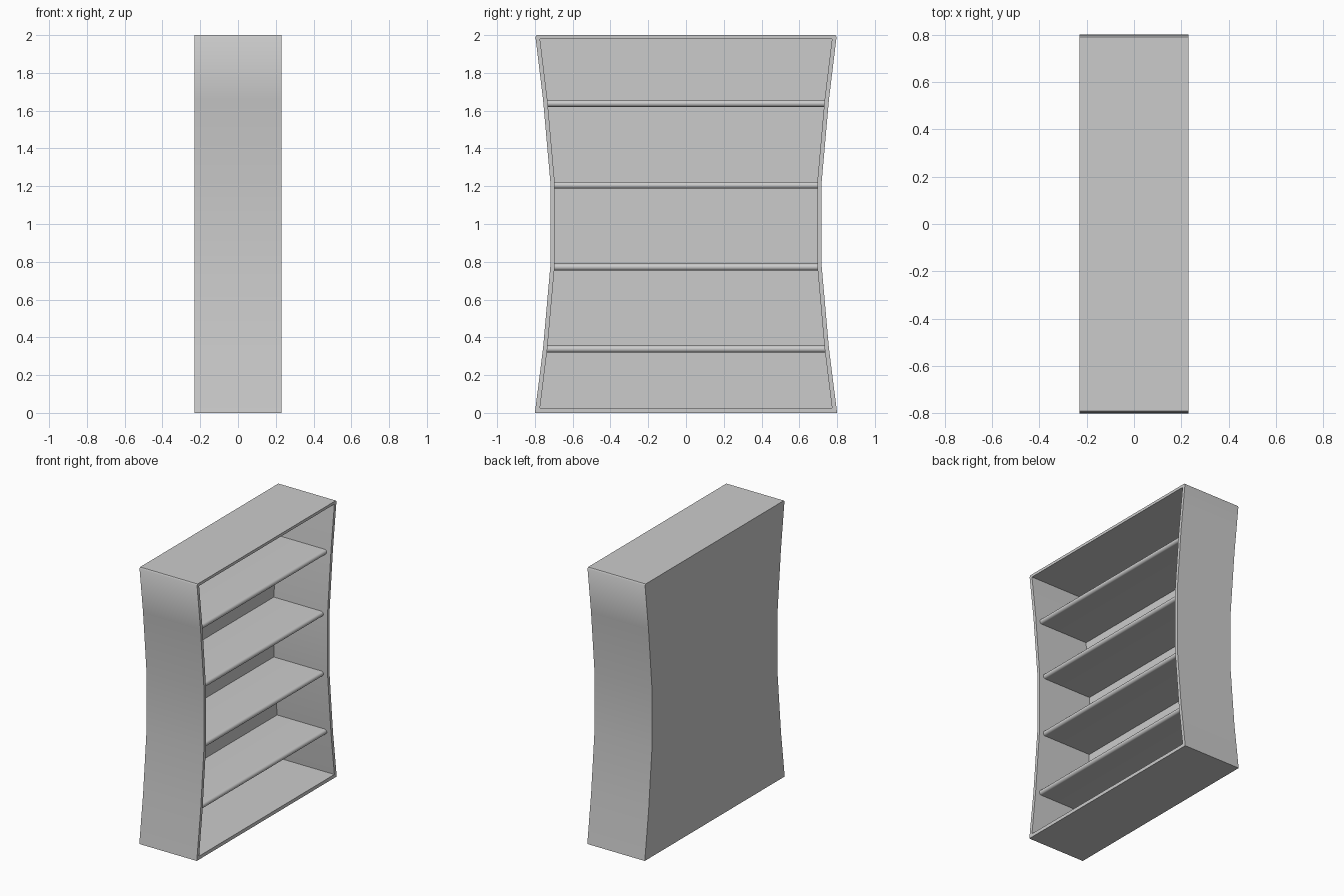
import bpy, bmesh
from math import sin, cos, pi, radians

if "Cube" in bpy.data.objects:
    bpy.data.objects.remove(bpy.data.objects["Cube"])

FRONT, BACK, INNER_BACK = 0.23, -0.23, -0.20


def finish(bm, name):
    bmesh.ops.remove_doubles(bm, verts=bm.verts, dist=0.0005)
    bmesh.ops.recalc_face_normals(bm, faces=bm.faces)
    me = bpy.data.meshes.new(name)
    bm.to_mesh(me)
    bm.free()
    ob = bpy.data.objects.new(name, me)
    bpy.context.collection.objects.link(ob)
    bpy.ops.object.select_all(action='DESELECT')
    ob.select_set(True)
    bpy.context.view_layer.objects.active = ob
    bpy.ops.object.shade_smooth_by_angle(angle=radians(50))
    return ob


def ring(bm, half, x):
    # mirrored closed outline in the y-z plane
    pts = half + [(-y, z) for y, z in reversed(half)]
    return [bm.verts.new((x, y, z)) for y, z in pts]


def bridge(bm, a, b):
    n = len(a)
    for i in range(n):
        j = (i + 1) % n
        bm.faces.new((a[i], a[j], b[j], b[i]))


# cabinet: waisted open box, half outlines listed bottom to top
outer = [(0.80, 0), (0.757, 0.34), (0.718, 0.78), (0.718, 1.22),
         (0.757, 1.66), (0.797, 1.99), (0.79, 2.0)]
inner = [(0.773, 0.025), (0.734, 0.34), (0.695, 0.78), (0.695, 1.22),
         (0.734, 1.66), (0.773, 1.98), (0.773, 1.98)]
bm = bmesh.new()
rings = [ring(bm, outer, BACK), ring(bm, outer, FRONT),
         ring(bm, inner, FRONT), ring(bm, inner, INNER_BACK)]
for a, b in zip(rings, rings[1:]):
    bridge(bm, a, b)
bm.faces.new(rings[0])
bm.faces.new(rings[3][:-7] + rings[3][7:])
finish(bm, "cabinet")

# shelves with a half-round front edge
R = 0.018
TIP = 0.197
for k, (z, half_w) in enumerate([(0.338, 0.738), (0.772, 0.70),
                                 (1.205, 0.70), (1.638, 0.738)]):
    prof = [(INNER_BACK - 0.005, z - R)]
    prof += [(TIP - R + R * cos(t), z + R * sin(t))
             for t in (-pi / 2 + pi * i / 10 for i in range(11))]
    prof.append((INNER_BACK - 0.005, z + R))
    bm = bmesh.new()
    a = [bm.verts.new((x, -half_w, h)) for x, h in prof]
    b = [bm.verts.new((x, half_w, h)) for x, h in prof]
    bridge(bm, a, b)
    bm.faces.new(a)
    bm.faces.new(b)
    finish(bm, f"shelf_{k + 1}")
